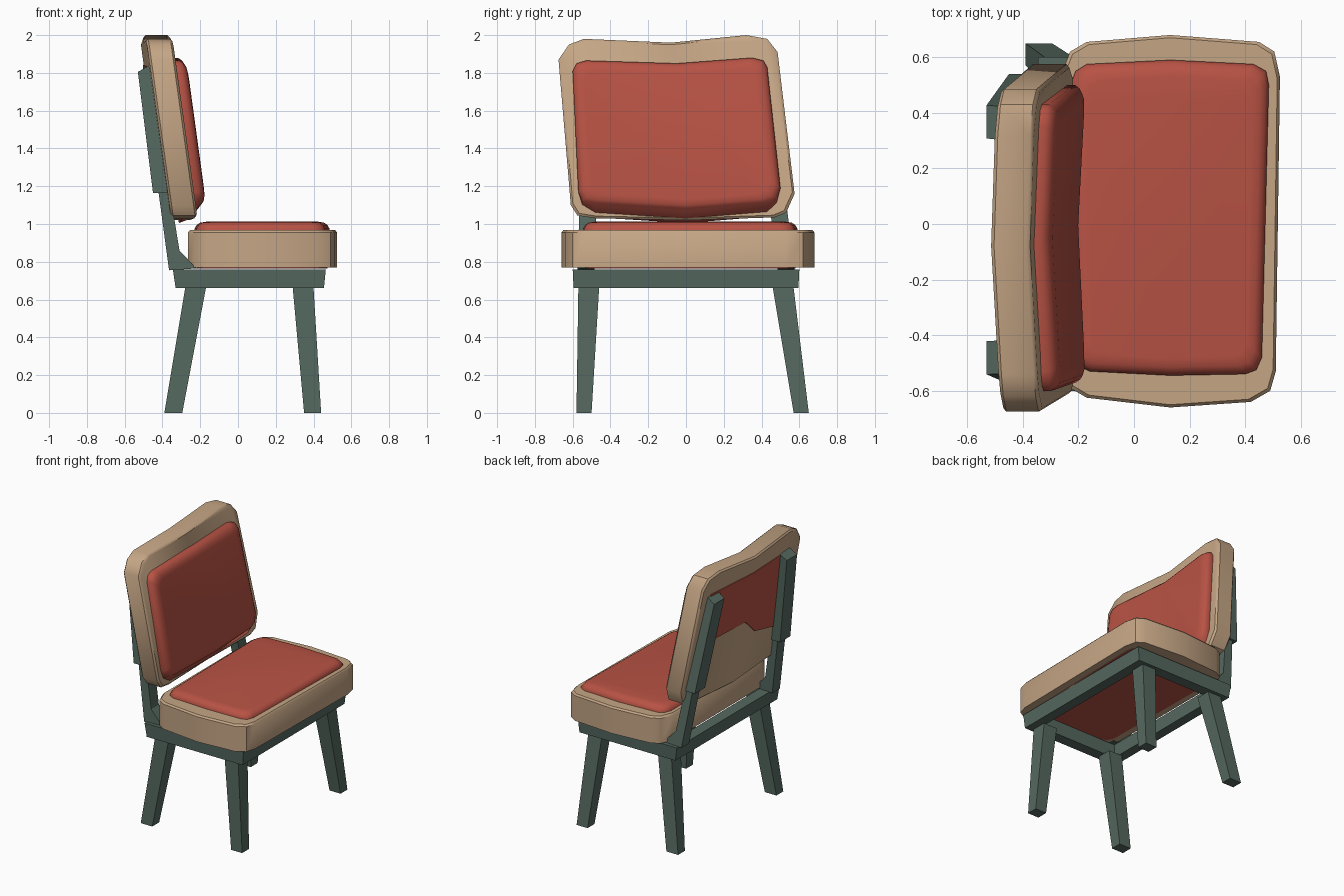
import bpy, bmesh, math

if "Cube" in bpy.data.objects:
    bpy.data.objects.remove(bpy.data.objects["Cube"])


def material(name, col):
    m = bpy.data.materials.new(name)
    m.diffuse_color = (*col, 1)
    m.use_nodes = True
    m.node_tree.nodes["Principled BSDF"].inputs["Base Color"].default_value = m.diffuse_color
    return m


TAN = material("tan", (0.56, 0.38, 0.235))
RED = material("red", (0.48, 0.085, 0.058))
GREEN = material("dark green", (0.09, 0.14, 0.115))


def solid(name, rings, mat, split=None, smooth=None, closed=False):
    """Bridge matching rings of points; cap the ends, optionally folded along a split line."""
    bm = bmesh.new()
    vs = [[bm.verts.new(p) for p in r] for r in rings]
    n = len(vs[0])
    pairs = list(zip(vs, vs[1:])) + ([(vs[-1], vs[0])] if closed else [])
    for a, b in pairs:
        for i in range(n):
            j = (i + 1) % n
            bm.faces.new((a[i], a[j], b[j], b[i]))
    if not closed:
        for r in (vs[0], vs[-1]):
            if split:
                bm.faces.new(r[:split + 1])
                bm.faces.new(r[split:] + r[:1])
            else:
                bm.faces.new(r)
    bmesh.ops.recalc_face_normals(bm, faces=bm.faces)
    me = bpy.data.meshes.new(name)
    bm.to_mesh(me)
    bm.free()
    me.materials.append(mat)
    ob = bpy.data.objects.new(name, me)
    bpy.context.collection.objects.link(ob)
    if smooth:
        bpy.ops.object.select_all(action='DESELECT')
        ob.select_set(True)
        bpy.context.view_layer.objects.active = ob
        bpy.ops.object.shade_smooth_by_angle(angle=math.radians(smooth))
    return ob


def inset(pts, d):
    """Shrink an outline by about d on every side."""
    us, ws = [p[0] for p in pts], [p[1] for p in pts]
    cu, cw = (min(us) + max(us)) / 2, (min(ws) + max(ws)) / 2
    fu = 1 - 2 * d / (max(us) - min(us))
    fw = 1 - 2 * d / (max(ws) - min(ws))
    return [(cu + (u - cu) * fu, cw + (w - cw) * fw) for u, w in pts]


# Seat
def level(pts, z):
    return [(x, y, z) for x, y in pts]


SEAT = [(0.13, 0.68), (-0.17, 0.655), (-0.23, 0.62), (-0.265, 0.53), (-0.265, -0.5),
        (-0.23, -0.59), (-0.17, -0.625), (0.13, -0.66), (0.42, -0.64), (0.49, -0.6),
        (0.51, -0.53), (0.525, 0.53), (0.505, 0.62), (0.45, 0.655)]
solid("seat", [level(SEAT, 0.77), level(SEAT, 0.955), level(inset(SEAT, 0.01), 0.967)],
      TAN, smooth=40)
PAD = [(0.13, 0.59), (-0.17, 0.575), (-0.21, 0.55), (-0.23, 0.5), (-0.22, -0.46),
       (-0.2, -0.51), (-0.16, -0.53), (0.13, -0.545), (0.4, -0.54), (0.44, -0.525),
       (0.46, -0.48), (0.485, 0.5), (0.475, 0.55), (0.43, 0.575)]
solid("seat_cushion", [level(inset(PAD, i), z) for i, z in
                       ((0, 0.94), (0, 0.975), (0.012, 0.995), (0.03, 1.007), (0.06, 1.012))],
      RED, smooth=50)
solid("seat_underside", [level(inset(PAD, 0.01), z) for z in (0.765, 0.775)], RED)


# Backrest, leaning back and folded gently along its centre
def lean(pts, d):
    out = []
    for y, z in pts:
        bow = 0.035 * (1 - min(1, abs(y + 0.03) / 0.55))
        out.append((-0.345 + (1.97 - z) * 0.14 - bow + d, y, z))
    return out


BACK = [(-0.08, 1.96), (-0.54, 1.98), (-0.62, 1.95), (-0.675, 1.87), (-0.61, 1.10),
        (-0.575, 1.045), (-0.48, 1.03), (0, 1.02), (0.47, 1.035), (0.53, 1.06),
        (0.575, 1.16), (0.485, 1.91), (0.43, 1.98), (0.32, 2.0)]
solid("backrest", [lean(inset(BACK, i), d) for i, d in
                   ((0.012, -0.14), (0, -0.128), (0, -0.012), (0.012, 0))],
      TAN, split=7, smooth=40)

BPAD = [(-0.05, 1.85), (-0.53, 1.865), (-0.58, 1.85), (-0.60, 1.81), (-0.57, 1.17),
        (-0.55, 1.12), (-0.48, 1.10), (0, 1.07), (0.43, 1.105), (0.48, 1.13),
        (0.50, 1.19), (0.43, 1.83), (0.41, 1.865), (0.35, 1.88)]


def dropped(pts, dz):
    return [(y, z - dz * (1 if 6 <= k <= 8 else 0.4 if k in (5, 9) else 0))
            for k, (y, z) in enumerate(pts)]


solid("backrest_cushion",
      [lean(dropped(BPAD, 0.065), -0.07), lean(dropped(BPAD, 0.04), 0.0)] +
      [lean(inset(BPAD, i), d) for i, d in
       ((0, 0.025), (0.012, 0.043), (0.03, 0.055), (0.06, 0.06))],
      RED, split=7, smooth=50)

# Red panel on the upper back, with an uneven lower edge
PANEL = [(-0.05, 1.84), (-0.53, 1.83), (-0.5, 1.26), (-0.2, 1.34), (-0.05, 1.47),
         (0.41, 1.47), (0.39, 1.85)]
solid("backrest_rear_panel", [lean(PANEL, -0.144), lean(PANEL, -0.136)], RED, split=4)


# Frame of four rails
def rect(x0, x1, y0, y1, z):
    return [(x0, y0, z), (x1, y0, z), (x1, y1, z), (x0, y1, z)]


solid("seat_frame", [rect(-0.33, 0.455, -0.595, 0.595, 0.66), rect(-0.345, 0.465, -0.6, 0.6, 0.76),
                     rect(-0.26, 0.38, -0.515, 0.515, 0.76), rect(-0.26, 0.38, -0.515, 0.515, 0.66)],
      GREEN, closed=True)

# Legs: splayed and tapered, all leaning towards +y at the foot on one side
for side, ytop, yfoot in (("left", (-0.57, -0.46), (-0.58, -0.50)),
                          ("right", (0.46, 0.57), (0.57, 0.65))):
    for end, xtop, xfoot in (("front", (0.29, 0.40), (0.35, 0.44)),
                             ("rear", (-0.28, -0.17), (-0.39, -0.295))):
        solid(f"{end}_{side}_leg", [rect(*xfoot, *yfoot, 0), rect(*xtop, *ytop, 0.66)], GREEN)

# Posts: lower strut with a gusset foot, then a thicker slab behind the backrest
STRUT = [(-0.365, 0.755), (-0.22, 0.765), (-0.31, 0.86), (-0.365, 1.2), (-0.425, 1.2)]
SLAB = [(-0.45, 1.165), (-0.37, 1.165), (-0.47, 1.84), (-0.53, 1.805)]
for side, base, mid, top in (("left", -0.53, -0.515, -0.48), ("right", 0.53, 0.475, 0.365)):
    def at(prof, off):
        out = []
        for x, z in prof:
            t = (z - 0.76) / 0.44 if z < 1.2 else 1 + (z - 1.2) / 0.62
            y = base + (mid - base) * t if t < 1 else mid + (top - mid) * (t - 1)
            out.append((x, y + off, z))
        return out
    solid(f"{side}_post", [at(STRUT, -0.045), at(STRUT, 0.045)], GREEN)
    solid(f"{side}_post_slab", [at(SLAB, -0.06), at(SLAB, 0.06)], GREEN)
